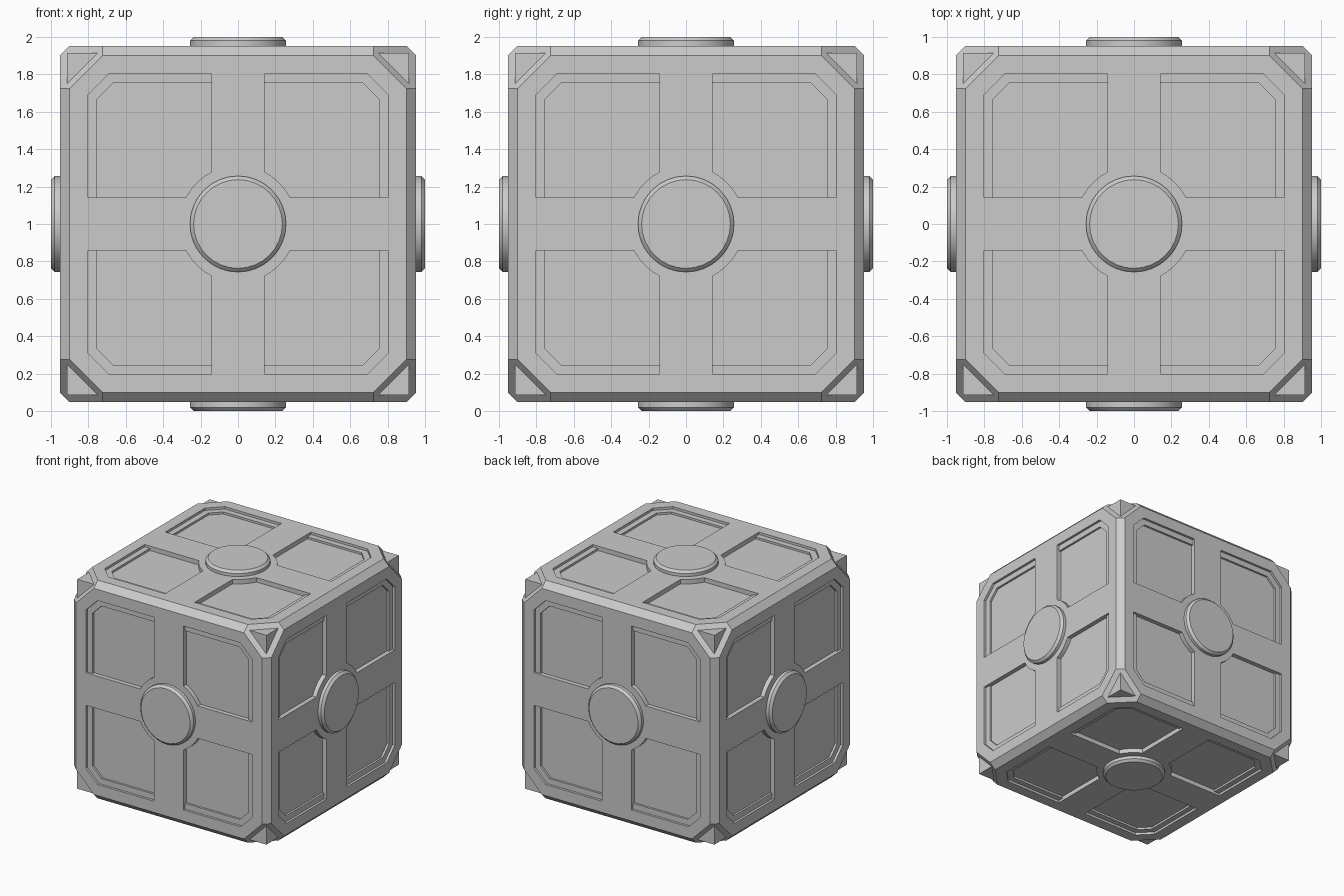
import bpy, bmesh, math
from itertools import product
from mathutils import Vector

if "Cube" in bpy.data.objects:
    bpy.data.objects.remove(bpy.data.objects["Cube"])

FACE, RIM, CUT = 0.953, 0.9, 0.725      # face plane, bevel start, corner cut start
LEDGE, FLOOR = 0.932, 0.914             # panel step and panel floor heights
BAR, HUB = 0.142, 0.312                 # half width of the cross bars, hub radius
OUT, INN = 0.803, 0.753                 # outer and inner panel edges
SIGNS = list(product((-1, 1), repeat=3))

grey = bpy.data.materials.new("light_grey")
grey.use_nodes = True
grey.diffuse_color = (0.6, 0.6, 0.6, 1)
grey.node_tree.nodes["Principled BSDF"].inputs["Base Color"].default_value = (0.6, 0.6, 0.6, 1)


def finish(bm, name):
    bmesh.ops.recalc_face_normals(bm, faces=bm.faces)
    mesh = bpy.data.meshes.new(name)
    bm.to_mesh(mesh)
    bm.free()
    mesh.materials.append(grey)
    obj = bpy.data.objects.new(name, mesh)
    obj.location.z = 1
    bpy.context.collection.objects.link(obj)
    bpy.ops.object.select_all(action="DESELECT")
    bpy.context.view_layer.objects.active = obj
    obj.select_set(True)
    bpy.ops.object.shade_smooth_by_angle(angle=math.radians(30))
    return obj


def add_face(bm, cache, points):
    verts = []
    for p in points:
        key = tuple(round(c, 4) for c in p)
        if key not in cache:
            cache[key] = bm.verts.new(p)
        if cache[key] not in verts:
            verts.append(cache[key])
    if len(verts) > 2 and not bm.faces.get(verts):
        bm.faces.new(verts)


# Outlines of one panel quadrant: surrounding frame, recess, inner recess
a = math.sqrt(HUB ** 2 - BAR ** 2)
start = math.atan2(BAR, a)
arc = [start + (math.pi / 2 - 2 * start) * i / 5 for i in range(1, 5)]
arc = [(HUB * math.cos(t), HUB * math.sin(t)) for t in arc]


def half_mirror(points):
    return points + [(v, u) for u, v in reversed(points)]


frame = half_mirror([(0, a), (0, INN), (0, RIM), (CUT, RIM)]) + [(0, 0)] * len(arc)
recess = half_mirror([(BAR, a), (BAR, INN), (BAR, OUT), (0.69, OUT)]) + arc
inner = half_mirror([(BAR, a), (BAR, INN), (BAR, INN), (0.667, INN)]) + arc
rings = [(frame, FACE), (recess, FACE), (recess, LEDGE), (inner, LEDGE), (inner, FLOOR)]

# Box shell: four recessed panels per side, bevelled edges, cut corners
bm, cache = bmesh.new(), {}
for signs in SIGNS:
    for axis in range(3):
        def place(u, v, h):
            p = [0, 0, 0]
            for k, value in enumerate((h, u, v)):
                i = (axis + k) % 3
                p[i] = value * signs[i]
            return p

        for (ring1, h1), (ring2, h2) in zip(rings, rings[1:]):
            for i in range(len(ring1)):
                j = (i + 1) % len(ring1)
                add_face(bm, cache, [place(*ring1[i], h1), place(*ring1[j], h1),
                                     place(*ring2[j], h2), place(*ring2[i], h2)])
        add_face(bm, cache, [place(*p, FLOOR) for p in inner])
        add_face(bm, cache, [place(0, RIM, FACE), place(CUT, RIM, FACE),
                             place(CUT, FACE, RIM), place(0, FACE, RIM)])
    corner = [(FACE, RIM, CUT), (RIM, FACE, CUT), (CUT, FACE, RIM),
              (CUT, RIM, FACE), (RIM, CUT, FACE), (FACE, CUT, RIM)]
    add_face(bm, cache, [[c * s for c, s in zip(p, signs)] for p in corner])
finish(bm, "box_shell")

# Pointed tips standing out of the cut corners
bm = bmesh.new()
for signs in SIGNS:
    points = [Vector((FLOOR,) * 3)]
    for axis in range(3):
        p = points[0].copy()
        p[axis] = 0.735
        points.append(p)
    verts = [bm.verts.new([c * s for c, s in zip(p, signs)]) for p in points]
    for skip in range(4):
        bm.faces.new([v for i, v in enumerate(verts) if i != skip])
finish(bm, "corner_tips")

# Round button with a bevelled rim in the middle of each side
profile = [(0.257, 0.94), (0.257, 0.98), (0.237, 1.0)]
directions = {"front": (0, -1, 0), "back": (0, 1, 0), "left": (1, 0, 0),
              "right": (-1, 0, 0), "top": (0, 0, 1), "bottom": (0, 0, -1)}
for side, direction in directions.items():
    turn = Vector((0, 0, 1)).rotation_difference(Vector(direction)).to_matrix()
    bm = bmesh.new()
    loops = []
    for r, h in profile:
        angles = [math.tau * i / 32 for i in range(32)]
        loops.append([bm.verts.new(turn @ Vector((r * math.cos(t), r * math.sin(t), h)))
                      for t in angles])
    for low, high in zip(loops, loops[1:]):
        for i in range(32):
            bm.faces.new((low[i - 1], low[i], high[i], high[i - 1]))
    bm.faces.new(loops[0])
    bm.faces.new(loops[-1])
    finish(bm, side + "_button")
